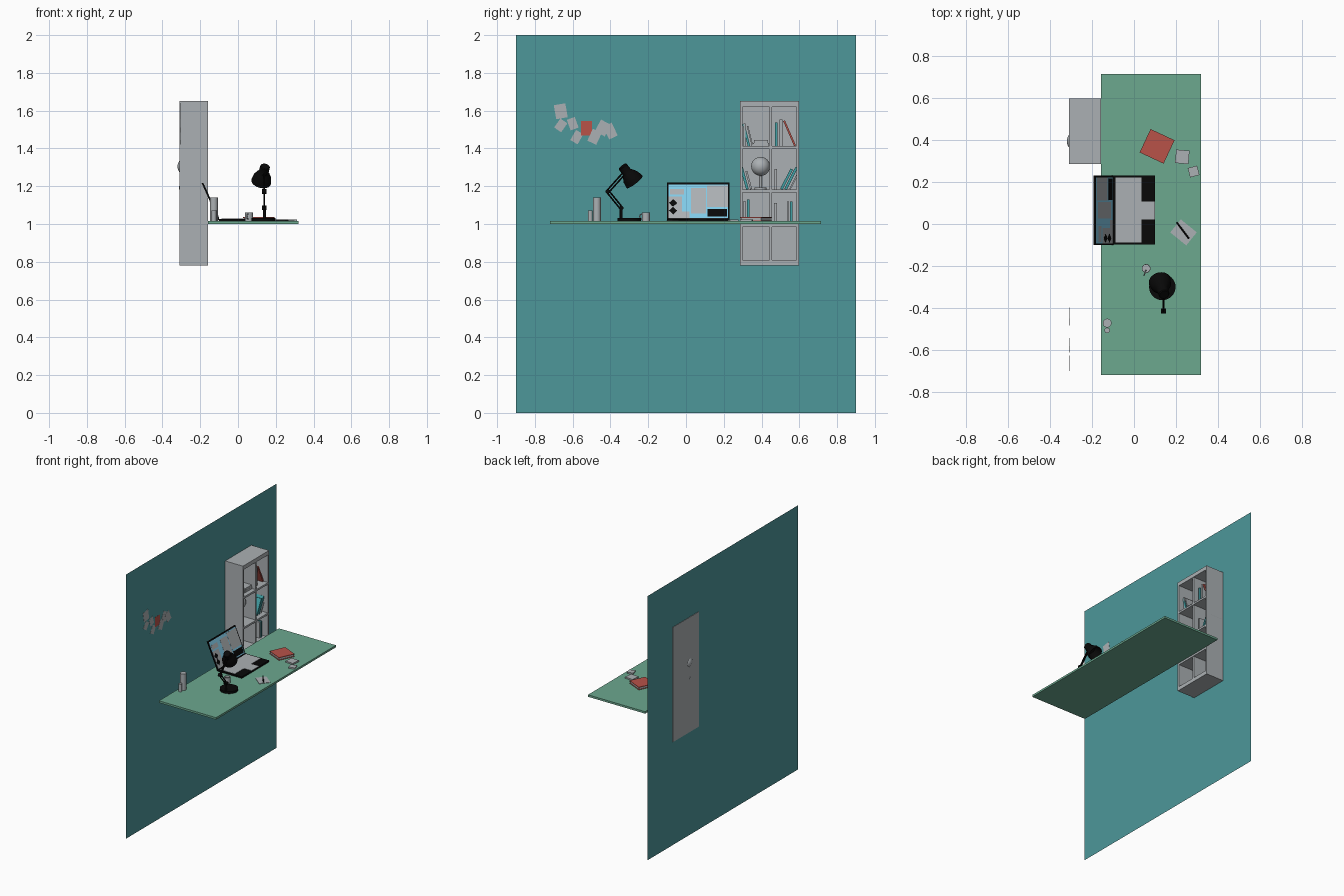
import bpy, bmesh, math
from mathutils import Vector, Matrix, Euler

if "Cube" in bpy.data.objects:
    bpy.data.objects.remove(bpy.data.objects["Cube"])


def material(name, r, g, b):
    lin = lambda c: ((c / 255 + 0.055) / 1.055) ** 2.4 if c > 10 else c / 255 / 12.92
    m = bpy.data.materials.new(name)
    m.diffuse_color = (lin(r), lin(g), lin(b), 1)
    m.use_nodes = True
    m.node_tree.nodes["Principled BSDF"].inputs["Base Color"].default_value = m.diffuse_color
    return m


WALL = material("wall teal", 77, 151, 154)
DESK = material("desk green", 108, 168, 143)
GREY = material("light grey", 171, 176, 179)
RED = material("red", 184, 82, 73)
BLACK = material("black", 8, 8, 8)
BLUE = material("sky blue", 135, 212, 242)
TEAL = material("book teal", 66, 160, 165)


def finish(name, bm, mat, smooth=False):
    bmesh.ops.recalc_face_normals(bm, faces=bm.faces)
    me = bpy.data.meshes.new(name)
    bm.to_mesh(me)
    bm.free()
    me.materials.append(mat)
    ob = bpy.data.objects.new(name, me)
    bpy.context.collection.objects.link(ob)
    if smooth:
        bpy.ops.object.select_all(action='DESELECT')
        ob.select_set(True)
        bpy.context.view_layer.objects.active = ob
        bpy.ops.object.shade_smooth_by_angle(angle=math.radians(35))
    return ob


def box(name, center, size, mat, rot=(0, 0, 0)):
    bm = bmesh.new()
    e = Euler([math.radians(a) for a in rot]).to_matrix().to_4x4()
    bmesh.ops.create_cube(bm, size=1, matrix=Matrix.Translation(center) @ e @ Matrix.Diagonal((*size, 1)))
    return finish(name, bm, mat)


def span(name, x, y, z, mat):
    """Box given by its ranges."""
    return box(name, [(a + b) / 2 for a, b in (x, y, z)], [b - a for a, b in (x, y, z)], mat)


def lathe(name, profile, loc, mat, axis=(0, 0, 1), seg=24):
    """Revolve (radius, height) points around an axis."""
    bm = bmesh.new()
    rot = Vector((0, 0, 1)).rotation_difference(Vector(axis)).to_matrix().to_4x4()
    rings = [[bm.verts.new((r * math.cos(i * math.tau / seg), r * math.sin(i * math.tau / seg), h))
              for i in range(seg)] for r, h in profile]
    for a, b in zip(rings, rings[1:]):
        for i in range(seg):
            j = (i + 1) % seg
            bm.faces.new((a[i], a[j], b[j], b[i]))
    bmesh.ops.remove_doubles(bm, verts=bm.verts, dist=1e-6)
    bm.transform(Matrix.Translation(loc) @ rot)
    return finish(name, bm, mat, True)


def rod(name, p, q, r, mat, seg=12):
    d = Vector(q) - Vector(p)
    return lathe(name, [(0, 0), (r, 0), (r, d.length), (0, d.length)], p, mat, d, seg)


# Wall: a single sheet
bm = bmesh.new()
bm.faces.new([bm.verts.new((-0.307, y, z)) for y, z in ((-0.9, 0), (0.9, 0), (0.9, 2), (-0.9, 2))])
finish("wall", bm, WALL)

# Desk top
TOP = 1.015
span("desk_top", (-0.158, 0.32), (-0.72, 0.715), (1.0, TOP), DESK)

# Shelf unit
X = (-0.31, -0.158)
for n, y in (("left", (0.285, 0.299)), ("right", (0.584, 0.598))):
    span("shelf_side_" + n, X, y, (0.78, 1.65), GREY)
span("shelf_divider", (-0.31, -0.162), (0.441, 0.455), (0.80, 1.63), GREY)
for n, z in (("bottom", (0.78, 0.81)), ("lower", (0.985, 1.0)), ("middle", (1.168, 1.182)),
             ("upper", (1.398, 1.412)), ("top", (1.62, 1.65))):
    span("shelf_board_" + n, X, (0.299, 0.584), z, GREY)
span("shelf_back", (-0.31, -0.303), (0.299, 0.584), (0.81, 1.62), GREY)


# Books on the shelf: base y, base z, width, height, lean in degrees, colour
BOOKS = [
    (0.310, 1.412, 0.012, 0.12, 0, GREY), (0.333, 1.413, 0.012, 0.12, 14, TEAL),
    (0.352, 1.413, 0.008, 0.11, 14, GREY),
    (0.477, 1.412, 0.014, 0.125, 0, TEAL), (0.503, 1.412, 0.016, 0.14, 0, GREY),
    (0.577, 1.414, 0.010, 0.145, 23.6, RED),
    (0.325, 1.184, 0.014, 0.12, 15, TEAL), (0.345, 1.184, 0.010, 0.10, 15, GREY),
    (0.475, 1.182, 0.014, 0.11, 0, GREY), (0.505, 1.184, 0.014, 0.12, -27, TEAL),
    (0.527, 1.184, 0.014, 0.13, -27, TEAL), (0.550, 1.184, 0.008, 0.10, -27, GREY),
    (0.310, 1.0, 0.014, 0.12, 0, GREY), (0.330, 1.0, 0.014, 0.13, 0, TEAL),
    (0.475, 1.0, 0.016, 0.11, 0, GREY), (0.540, 1.0, 0.012, 0.12, 0, GREY),
    (0.557, 1.0, 0.012, 0.12, 0, TEAL),
]
for i, (y, z, w, h, lean, mat) in enumerate(BOOKS):
    a = math.radians(lean)
    box(f"shelf_book_{i}", (-0.245, y - math.sin(a) * h / 2, z + math.cos(a) * h / 2),
        (0.105, w, h), mat, (lean, 0, 0))
for i in range(2):
    box(f"flat_book_{i}", (-0.24, 0.397, 1.42 + i * 0.016), (0.10, 0.085 - i * 0.01, 0.015), GREY)

# Globe on its stand
bm = bmesh.new()
bmesh.ops.create_uvsphere(bm, u_segments=32, v_segments=16, radius=0.05,
                          matrix=Matrix.Translation((-0.27, 0.395, 1.305)))
finish("globe", bm, GREY, True)
rod("globe_stem", (-0.306, 0.395, 1.182), (-0.295, 0.395, 1.28), 0.007, GREY)
rod("globe_base", (-0.265, 0.395, 1.182), (-0.265, 0.395, 1.192), 0.032, GREY, 24)

# Notes pinned to the wall: y, z, width, height, angle, colour
NOTES = [
    (-0.663, 1.597, 0.062, 0.075, 10, GREY), (-0.663, 1.522, 0.045, 0.058, -35, GREY),
    (-0.600, 1.531, 0.045, 0.060, 20, GREY), (-0.578, 1.460, 0.045, 0.062, -30, GREY),
    (-0.526, 1.507, 0.058, 0.075, 0, RED), (-0.484, 1.462, 0.052, 0.070, -25, GREY),
    (-0.440, 1.508, 0.060, 0.070, -28, GREY), (-0.400, 1.492, 0.050, 0.075, 25, GREY),
]
for i, (y, z, w, h, a, mat) in enumerate(NOTES):
    box(f"wall_note_{i}", (-0.306 + i % 3 * 0.0007, y, z), (0.001, w, h), mat, (a, 0, 0))

# Laptop base, keyboard and trackpad
span("laptop_base", (-0.10, 0.10), (-0.097, 0.23), (TOP, 1.027), BLACK)
span("laptop_keyboard", (-0.088, 0.035), (-0.088, 0.221), (1.026, 1.029), GREY)
span("laptop_trackpad", (0.035, 0.099), (0.022, 0.108), (1.026, 1.029), GREY)

# Laptop lid, tilted back about its hinge
TILT = -24
a = math.radians(TILT)
UP, OUT = Vector((math.sin(a), 0, math.cos(a))), Vector((math.cos(a), 0, -math.sin(a)))


def on_lid(name, y, z, layer, mat, thick=0.001, spin=0):
    """Plate on the lid; z is its height range in the model."""
    v = ((z[0] + z[1]) / 2 - 1.024) / math.cos(a)
    c = Vector((-0.098, (y[0] + y[1]) / 2, 1.024)) + UP * v + OUT * layer
    ob = box(name, (0, 0, 0), (thick, y[1] - y[0], (z[1] - z[0]) / math.cos(a)), mat, (spin, 0, 0))
    ob.data.transform(Matrix.Translation(c) @ Matrix.Rotation(a, 4, 'Y'))


on_lid("laptop_lid", (-0.10, 0.23), (1.022, 1.219), -0.004, BLACK, 0.008)
on_lid("screen", (-0.092, 0.222), (1.031, 1.210), 0.0003, BLUE)
PANES = [((-0.092, 0.018), (1.031, 1.065)), ((-0.092, -0.02), (1.065, 1.145)),
         ((-0.085, -0.01), (1.155, 1.185)), ((0.026, 0.105), (1.055, 1.190)),
         ((0.112, 0.222), (1.090, 1.203))]
for i, (y, z) in enumerate(PANES):
    on_lid(f"screen_pane_{i}", y, z, 0.001, GREY)
on_lid("screen_dark_pane", (0.115, 0.217), (1.038, 1.078), 0.0017, BLACK)
for i, z in enumerate((1.070, 1.111)):
    on_lid(f"screen_diamond_{i}", (-0.083, -0.053), (z - 0.014, z + 0.014), 0.0017, BLACK, 0.001, 45)

# Desk lamp
LX = 0.14
rod("lamp_base", (0.135, -0.30, TOP), (0.135, -0.30, 1.031), 0.063, BLACK, 32)
hip, elbow, neck = Vector((LX, -0.343, 1.085)), Vector((LX, -0.414, 1.172)), Vector((LX, -0.328, 1.268))
rod("lamp_post", (LX, -0.343, 1.03), hip, 0.008, BLACK)
for n, p, q in (("lower", hip, elbow), ("upper", elbow, neck)):
    side = (q - p).normalized().cross(Vector((1, 0, 0))) * 0.007
    for s in (-1, 1):
        rod(f"lamp_{n}_arm_{s}", p + side * s, q + side * s, 0.0042, BLACK, 8)
for n, p in (("hip", hip), ("elbow", elbow), ("neck", neck)):
    rod("lamp_joint_" + n, p - Vector((0.012, 0, 0)), p + Vector((0.012, 0, 0)), 0.012, BLACK)
AXIS = Vector((-0.022, 0.066, -0.085))
lathe("lamp_shade", [(0, 0), (0.022, 0), (0.026, 0.004), (0.026, 0.038), (0.034, 0.05), (0.048, 0.075),
                     (0.053, 0.108), (0.050, 0.108), (0.045, 0.077), (0.031, 0.053), (0, 0.045)],
      (0.144, -0.337, 1.306), BLACK, AXIS, 32)

# Pots and mug
rod("tall_pot", (-0.128, -0.472, TOP), (-0.128, -0.472, 1.14), 0.021, GREY, 24)
rod("small_pot", (-0.128, -0.507, TOP), (-0.128, -0.507, 1.072), 0.013, GREY, 20)
lathe("mug", [(0, 0), (0.021, 0), (0.021, 0.047), (0.018, 0.047), (0.018, 0.006), (0, 0.006)],
      (0.058, -0.212, TOP), GREY)
bpy.ops.mesh.primitive_torus_add(major_radius=0.013, minor_radius=0.003, major_segments=20, minor_segments=8,
                                 location=(0.052, -0.233, 1.04), rotation=(math.pi / 2, 0, math.radians(70)))
handle = bpy.context.object
handle.name = "mug_handle"
handle.data.materials.append(GREY)

# Red book on the desk: two covers around the pages
for n, z, s, h, mat in (("back", 1.017, 0.123, 0.004, RED), ("pages", 1.025, 0.116, 0.013, GREY),
                        ("cover", 1.034, 0.123, 0.005, RED)):
    box("red_book_" + n, (0.11, 0.37, z), (s + 0.003, s, h), mat, (0, 0, -25))

# Note blocks, sheet of paper and pen
box("note_block_large", (0.23, 0.32, 1.020), (0.064, 0.064, 0.010), GREY, (0, 0, -5))
box("note_block_small", (0.284, 0.25, 1.020), (0.046, 0.046, 0.010), GREY, (0, 0, 15))
box("paper_sheet", (0.236, -0.04, 1.0165), (0.098, 0.080, 0.003), GREY, (0, 0, -39))
rod("pen", (0.203, 0.008, 1.021), (0.262, -0.07, 1.021), 0.004, BLACK, 8)
